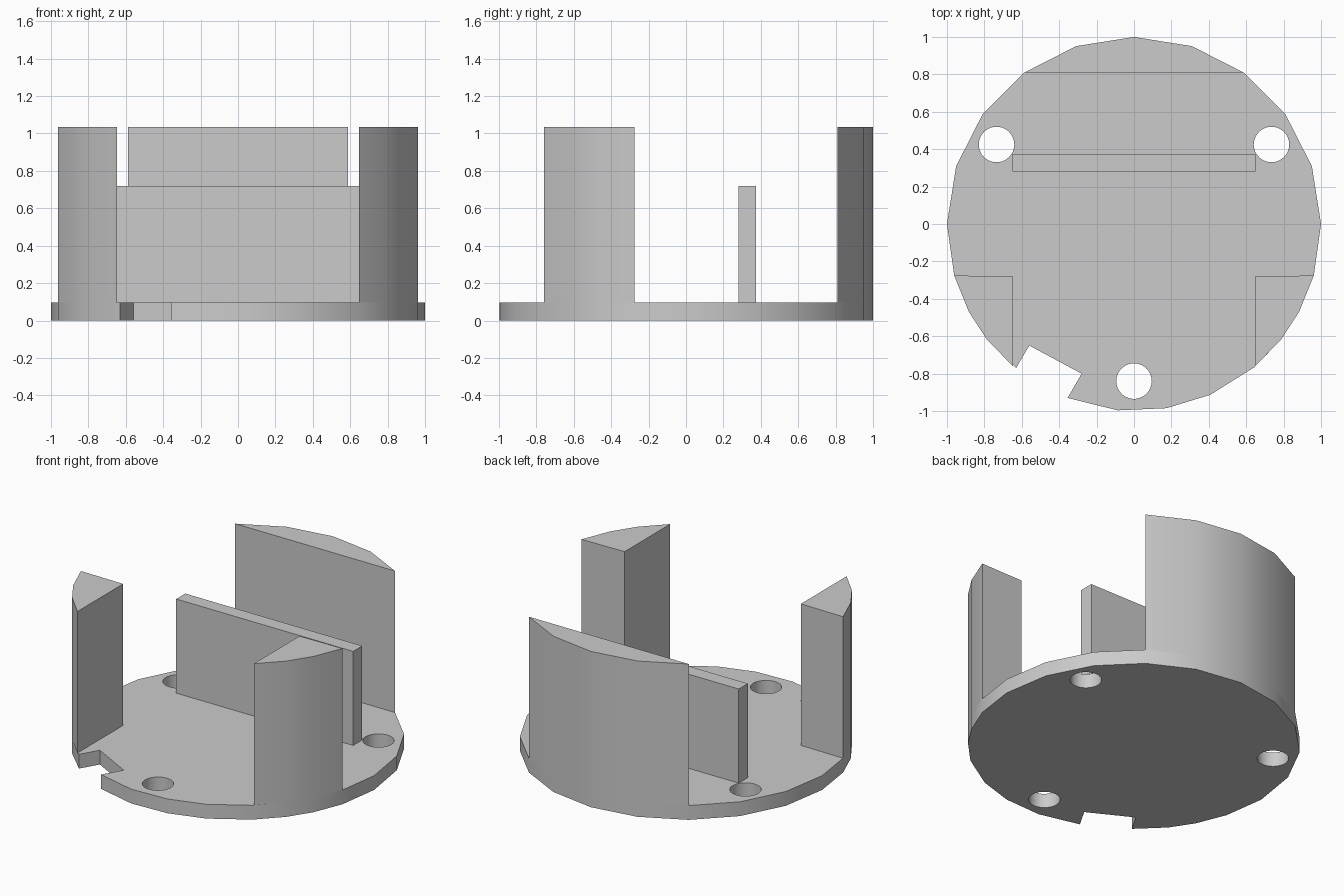
import bpy
import bmesh
from math import cos, sin, radians

old = bpy.data.objects.get("Cube")
if old:
    bpy.data.objects.remove(old)

grey = bpy.data.materials.new("plain grey")
grey.use_nodes = True
COLOUR = (0.6, 0.6, 0.6, 1)
grey.diffuse_color = COLOUR
grey.node_tree.nodes["Principled BSDF"].inputs["Base Color"].default_value = COLOUR

FLOOR = 0.095
TOP = 1.035


def arc(degrees):
    return [(cos(radians(a)), sin(radians(a))) for a in degrees]


def prism(name, outline, z0, z1):
    """Extrude a counter-clockwise outline from z0 up to z1."""
    bm = bmesh.new()
    face = bm.faces.new([bm.verts.new((x, y, z0)) for x, y in outline])
    ext = bmesh.ops.extrude_face_region(bm, geom=[face], use_keep_orig=True)
    verts = [g for g in ext["geom"] if isinstance(g, bmesh.types.BMVert)]
    bmesh.ops.translate(bm, verts=verts, vec=(0, 0, z1 - z0))
    bmesh.ops.recalc_face_normals(bm, faces=bm.faces)
    mesh = bpy.data.meshes.new(name)
    bm.to_mesh(mesh)
    bm.free()
    mesh.materials.append(grey)
    obj = bpy.data.objects.new(name, mesh)
    bpy.context.collection.objects.link(obj)
    return obj


def select(obj):
    bpy.ops.object.select_all(action="DESELECT")
    obj.select_set(True)
    bpy.context.view_layer.objects.active = obj


# Round base plate with a dovetail notch at the front right
back_rim = arc(range(0, 181, 18))
side_rim = arc([196, 208, 218, 230])
notch = [(-0.63, -0.77), (-0.56, -0.65), (-0.28, -0.80), (-0.355, -0.93)]
front_rim = arc([265, 280, 294, 310, 322, 332, 344])
base = prism("base_plate", back_rim + side_rim[:-1] + notch + front_rim, 0, FLOOR)

# Three screw holes through the plate
for x, y in [(-0.735, 0.425), (0.735, 0.425), (0, -0.84)]:
    ring = [(x + 0.095 * c, y + 0.095 * s) for c, s in arc(range(0, 360, 12))]
    cutter = prism("hole_cutter", ring, -0.1, 0.2)
    cutter.hide_render = True
    mod = base.modifiers.new("hole", "BOOLEAN")
    mod.operation = "DIFFERENCE"
    mod.solver = "EXACT"
    mod.object = cutter
    select(base)
    bpy.ops.object.modifier_apply(modifier=mod.name)
    bpy.data.objects.remove(cutter)

# Tall back segment and the low cross wall
back = prism("back_segment", arc(range(54, 127, 18)), FLOOR, TOP)
wall = prism("cross_wall", [(-0.65, 0.28), (0.65, 0.28), (0.65, 0.375), (-0.65, 0.375)],
             FLOOR, 0.72)

# Front corner pillars, mirrored left and right
right_outline = [(-0.648, -0.28)] + side_rim[:-1] + [(-0.648, -0.76)]
left_outline = [(-x, y) for x, y in reversed(right_outline)]
pillars = [prism("right_pillar", right_outline, FLOOR, TOP),
           prism("left_pillar", left_outline, FLOOR, TOP)]

# Rounded rims are smooth, all cut edges stay sharp
for obj in [base, back, wall] + pillars:
    select(obj)
    bpy.ops.object.shade_smooth_by_angle(angle=radians(30))
